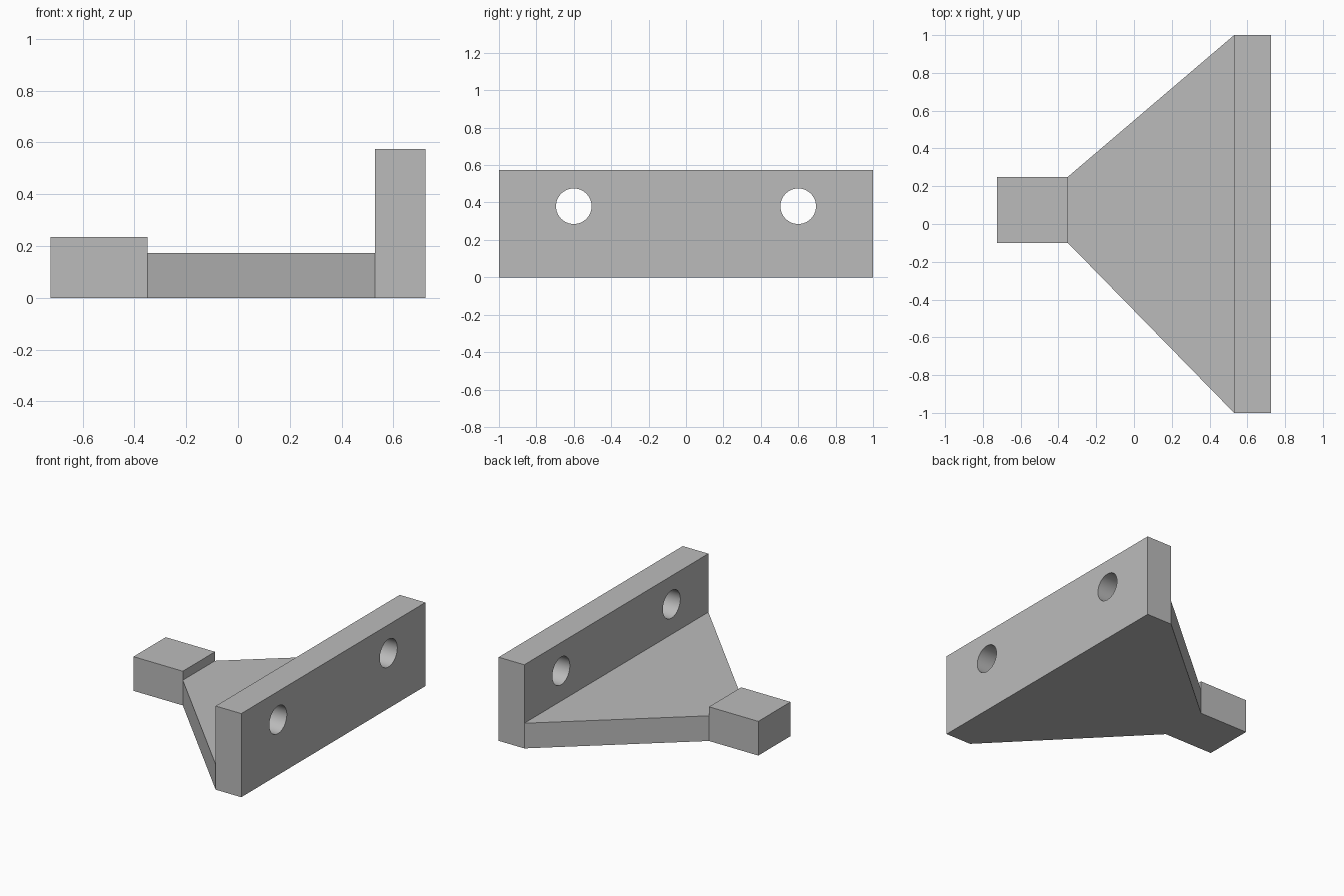
import bpy
import bmesh
import math

if "Cube" in bpy.data.objects:
    bpy.data.objects.remove(bpy.data.objects["Cube"], do_unlink=True)

# Single plain grey
grey = bpy.data.materials.new("plain_grey")
grey.use_nodes = True
colour = (0.5, 0.5, 0.5, 1.0)
grey.diffuse_color = colour
grey.node_tree.nodes["Principled BSDF"].inputs["Base Color"].default_value = colour

# Shared plan dimensions
TAIL, NECK, PLATE, FACE = -0.725, -0.35, 0.53, 0.725
Y_LOW, Y_HIGH = -0.10, 0.25


def prism(name, outline, height):
    """Extrude a counter-clockwise plan outline upward from the ground."""
    bm = bmesh.new()
    base = bm.faces.new([bm.verts.new((x, y, 0)) for x, y in outline])
    top = bmesh.ops.extrude_face_region(bm, geom=[base], use_keep_orig=True)
    verts = [v for v in top["geom"] if isinstance(v, bmesh.types.BMVert)]
    bmesh.ops.translate(bm, verts=verts, vec=(0, 0, height))
    bmesh.ops.recalc_face_normals(bm, faces=bm.faces)
    mesh = bpy.data.meshes.new(name)
    bm.to_mesh(mesh)
    bm.free()
    mesh.materials.append(grey)
    obj = bpy.data.objects.new(name, mesh)
    bpy.context.collection.objects.link(obj)
    return obj


def block(name, x0, x1, y0, y1, height):
    return prism(name, [(x0, y0), (x1, y0), (x1, y1), (x0, y1)], height)


# Offset end block and the flaring web that joins it to the plate
block("end_block", TAIL, NECK, Y_LOW, Y_HIGH, 0.235)
prism("tapered_web", [(NECK, Y_LOW), (PLATE, -1), (PLATE, 1), (NECK, Y_HIGH)], 0.173)

# Upright mounting plate with two bolt holes
plate = block("mounting_plate", PLATE, FACE, -1, 1, 0.575)
for side in (-1, 1):
    bpy.ops.mesh.primitive_cylinder_add(
        vertices=64, radius=0.095, depth=0.6,
        location=((PLATE + FACE) / 2, side * 0.6, 0.38),
        rotation=(0, math.pi / 2, 0))
    cutter = bpy.context.object
    cutter.name = "hole_cutter"
    cutter.hide_render = True
    cutter.data.materials.append(grey)
    cut = plate.modifiers.new("bolt_hole", 'BOOLEAN')
    cut.operation = 'DIFFERENCE'
    cut.solver = 'EXACT'
    cut.object = cutter
    bpy.ops.object.select_all(action='DESELECT')
    plate.select_set(True)
    bpy.context.view_layer.objects.active = plate
    bpy.ops.object.modifier_apply(modifier=cut.name)
    bpy.data.objects.remove(cutter, do_unlink=True)

# Smooth hole walls, crisp rims
bpy.ops.object.shade_smooth_by_angle(angle=math.radians(30))
